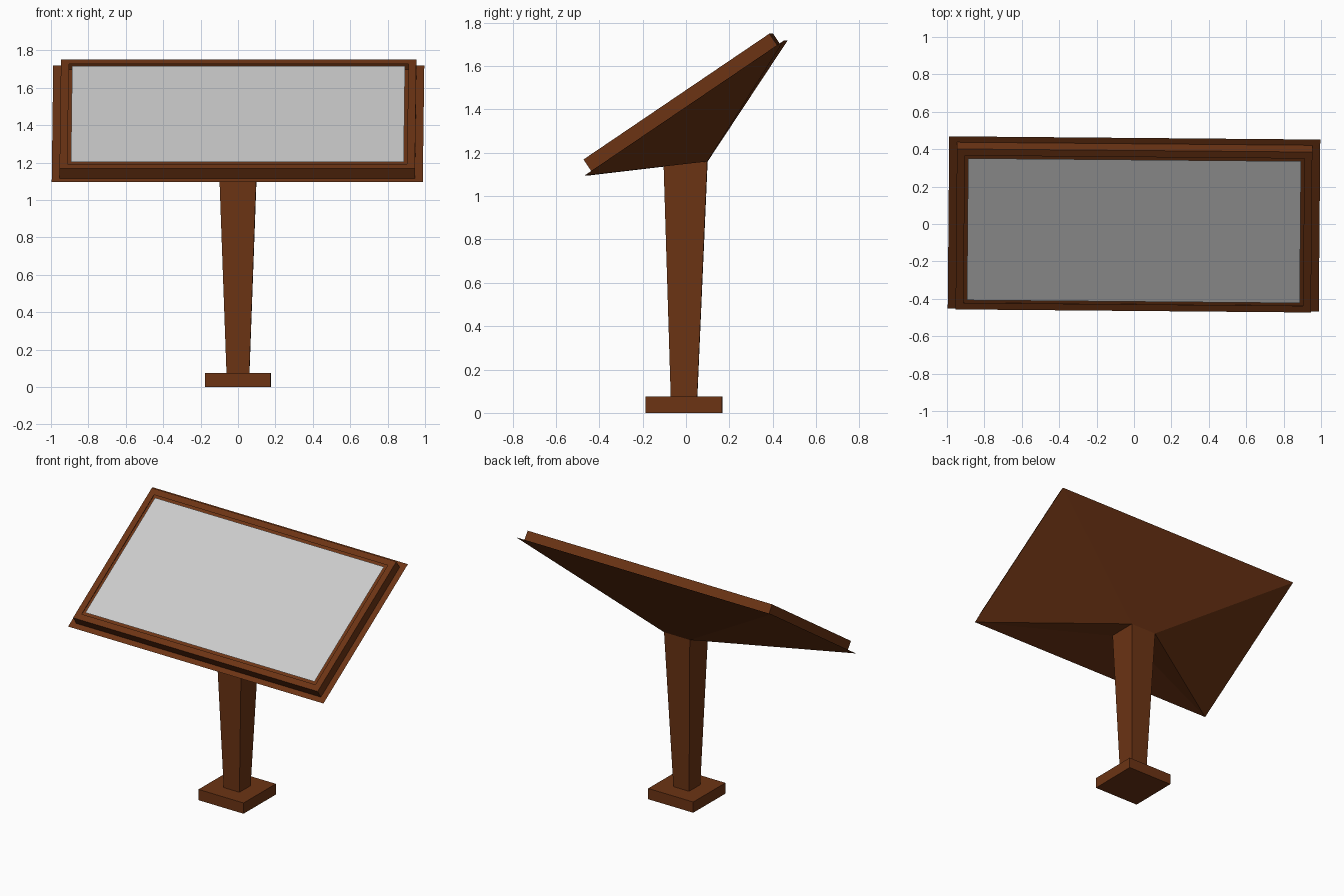
import bpy, bmesh
from math import radians
from mathutils import Matrix, Vector

if "Cube" in bpy.data.objects:
    bpy.data.objects.remove(bpy.data.objects["Cube"])

TURN = Matrix.Rotation(radians(-0.5), 4, 'Z')   # whole sign is turned very slightly
TILT = TURN @ Matrix.Translation((0, 0, 1.4065)) @ Matrix.Rotation(radians(34.1), 4, 'X')

wood = bpy.data.materials.new("dark_wood")
wood.diffuse_color = (0.15, 0.034, 0.007, 1)
wood.use_nodes = True
wood.node_tree.nodes["Principled BSDF"].inputs["Base Color"].default_value = wood.diffuse_color


def add_object(name, bm, matrix, mat=None):
    bm.transform(matrix)
    bmesh.ops.recalc_face_normals(bm, faces=bm.faces)
    mesh = bpy.data.meshes.new(name)
    bm.to_mesh(mesh)
    bm.free()
    if mat:
        mesh.materials.append(mat)
    obj = bpy.data.objects.new(name, mesh)
    bpy.context.collection.objects.link(obj)
    return obj


def rect(hx, hy, z, cy=0):
    return [Vector((x * hx, y * hy + cy, z)) for x, y in ((-1, -1), (1, -1), (1, 1), (-1, 1))]


def loft(low, high):
    """Closed four-sided solid between two rectangles."""
    bm = bmesh.new()
    a = [bm.verts.new(p) for p in low]
    b = [bm.verts.new(p) for p in high]
    bm.faces.new(a[::-1])
    bm.faces.new(b)
    for i in range(4):
        j = (i + 1) % 4
        bm.faces.new((a[i], a[j], b[j], b[i]))
    return bm


# Foot block and tapered post
add_object("base", loft(rect(0.175, 0.176, 0, -0.009), rect(0.175, 0.176, 0.075, -0.009)), TURN, wood)
add_object("post", loft(rect(0.061, 0.061, 0.075, -0.009), rect(0.1, 0.101, 1.16, -0.002)), TURN, wood)

# Back shell: inverted pyramid from the post top to the tilted rim
rim = [TURN.inverted() @ TILT @ p for p in rect(0.992, 0.5556, 0)]
shell = bmesh.new()
a = [shell.verts.new(p) for p in rect(0.1, 0.101, 1.16, -0.002)]
b = [shell.verts.new(p) for p in rim]
shell.faces.new(b)
shell.faces.new(a[::-1])
shell.faces.new((a[0], a[1], b[1], b[0]))
shell.faces.new((a[2], a[3], b[3], b[2]))
# twisted side faces are split from the lower rim corner to the rear post corner
for lo, hi in ((1, 2), (0, 3)):
    shell.faces.new((b[lo], b[hi], a[hi]))
    shell.faces.new((b[lo], a[hi], a[lo]))
add_object("back_shell", shell, TURN, wood)

# Raised frame with an opening for the panel
frame = loft(rect(0.95, 0.518, 0), rect(0.95, 0.518, 0.064))
frame.normal_update()
top = max(frame.faces, key=lambda f: f.calc_center_median().z)
bmesh.ops.inset_region(frame, faces=[top], thickness=0.06)
bmesh.ops.delete(frame, geom=[top], context='FACES_ONLY')
add_object("frame", frame, TILT, wood)

# Flush grey display panel
panel = bmesh.new()
panel.faces.new([panel.verts.new(p) for p in rect(0.89, 0.458, 0.064)])
add_object("display_panel", panel, TILT)
